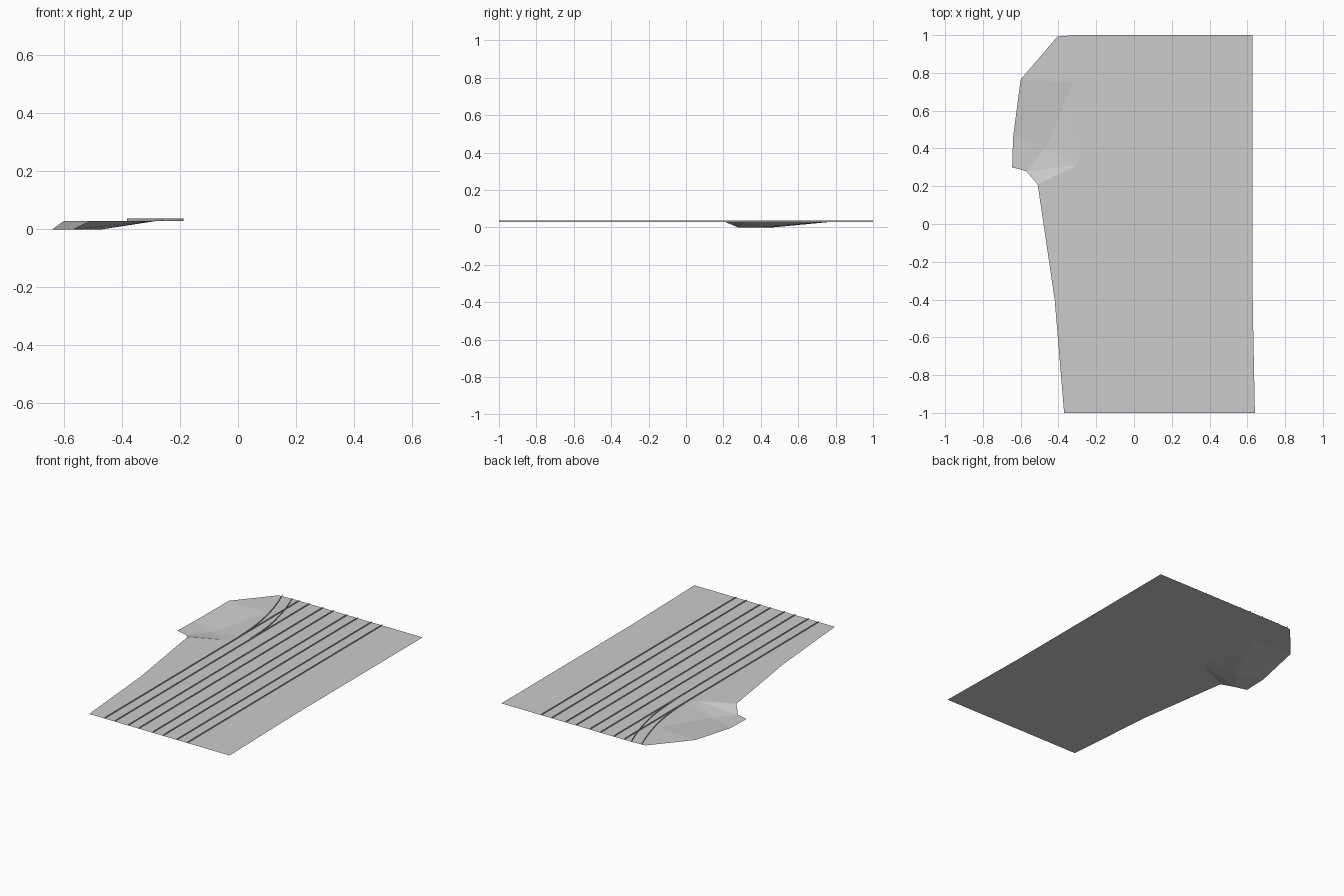
import bpy

if "Cube" in bpy.data.objects:
    bpy.data.objects.remove(bpy.data.objects["Cube"])

GROUND_Z, RAIL_TOP = 0.029, 0.037


def material(name, value):
    m = bpy.data.materials.new(name)
    m.diffuse_color = (value, value, value, 1)
    m.use_nodes = True
    m.node_tree.nodes["Principled BSDF"].inputs["Base Color"].default_value = m.diffuse_color
    return m


def mesh_object(name, verts, faces, mat):
    me = bpy.data.meshes.new(name)
    me.from_pydata(verts, [], faces)
    me.materials.append(mat)
    me.update()
    ob = bpy.data.objects.new(name, me)
    bpy.context.collection.objects.link(ob)
    return ob


light_grey = material("light grey", 0.6)

# Ground sheet: flat outline whose left side borders a sunken hollow
outline = [(-0.37, -1), (0.64, -1), (0.63, -0.5), (0.627, -0.3), (0.627, 1),
           (-0.31, 1), (-0.405, 0.993), (-0.60, 0.765), (-0.32, 0.75),
           (-0.28, 0.39), (-0.30, 0.31), (-0.51, 0.21), (-0.42, -0.4)]
floor = [(-0.64, 0.46), (-0.645, 0.30), (-0.57, 0.28), (-0.47, 0.40)]
verts = [(x, y, GROUND_Z) for x, y in outline] + [(x, y, 0) for x, y in floor]
faces = [tuple(range(13)),
         (13, 14, 15, 16),                      # hollow floor
         (7, 13, 16), (7, 16, 8),               # long back slope
         (8, 16, 9), (9, 16, 10),               # inner slope
         (10, 16, 15), (10, 15, 11)]            # short front slope
mesh_object("ground", verts, faces, light_grey)


# Rails: thin upright strips following a path
def rail(name, path):
    n = len(path)
    v = [(x, y, z) for z in (GROUND_Z, RAIL_TOP) for x, y in path]
    f = [(i, i + 1, n + i + 1, n + i) for i in range(n - 1)]
    mesh_object(name, v, f, light_grey)


# Four straight tracks
for t, (left, right) in enumerate([(-0.257, -0.183), (-0.087, -0.011),
                                   (0.088, 0.163), (0.263, 0.338)]):
    rail(f"track_{t + 1}_left_rail", [(left, -1), (left, 1)])
    rail(f"track_{t + 1}_right_rail", [(right, -1), (right, 1)])

# Branch track curving away to the left
STEPS = 10
for side, x0 in (("left", -0.26), ("right", -0.187)):
    rail(f"branch_{side}_rail",
         [(x0 - 0.122 * (i / STEPS) ** 2, 0.39 + 0.61 * i / STEPS)
          for i in range(STEPS + 1)])
